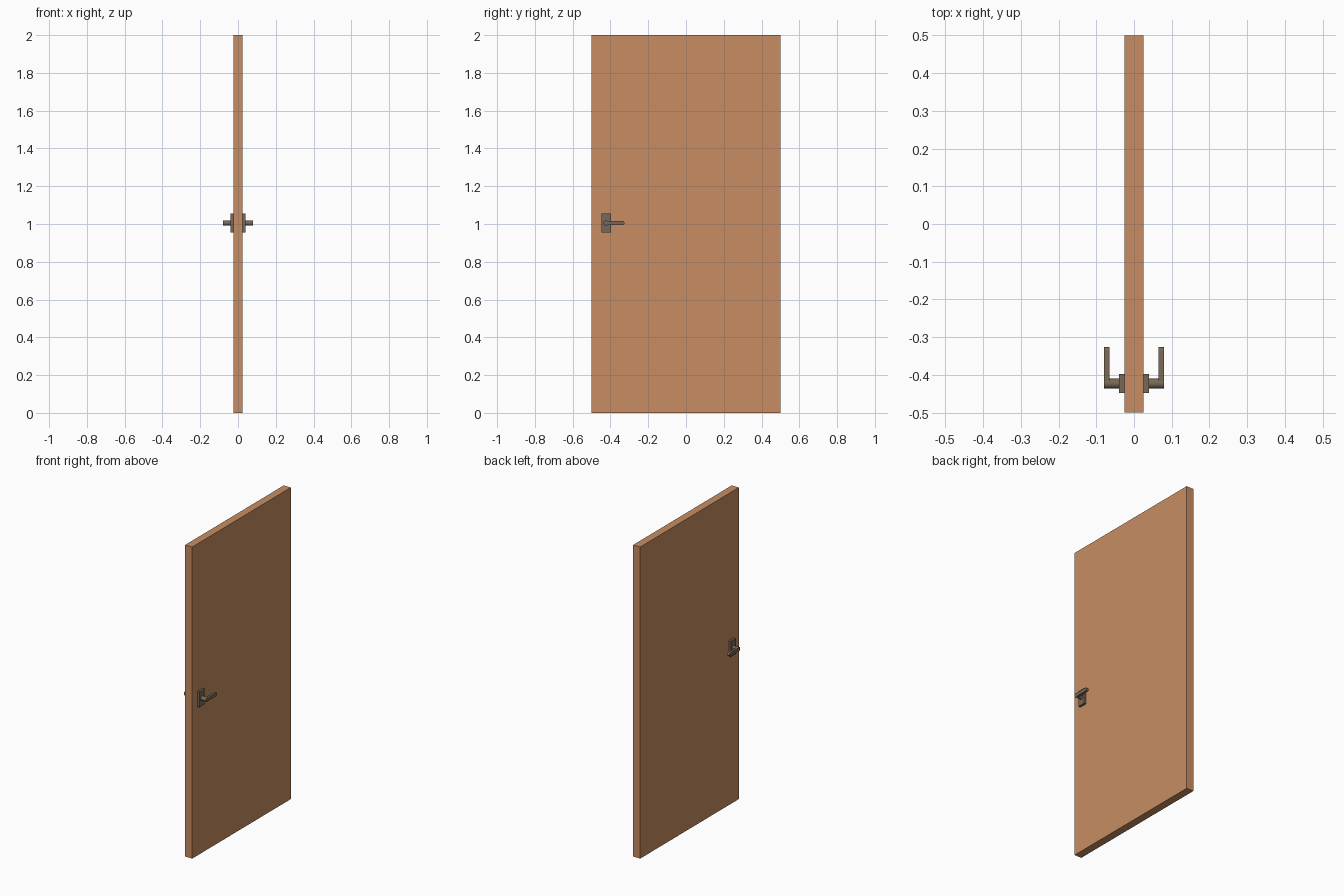
import bpy, bmesh, math

if "Cube" in bpy.data.objects:
    bpy.data.objects.remove(bpy.data.objects["Cube"])

def material(name, color):
    m = bpy.data.materials.new(name)
    m.diffuse_color = (*color, 1)
    m.use_nodes = True
    m.node_tree.nodes["Principled BSDF"].inputs["Base Color"].default_value = m.diffuse_color
    return m

wood = material("wood", (0.58, 0.27, 0.125))
metal = material("dark_metal", (0.19, 0.14, 0.095))

def box(name, lo, hi, mat):
    bpy.ops.mesh.primitive_cube_add(size=1, location=[(a + b) / 2 for a, b in zip(lo, hi)])
    o = bpy.context.object
    o.name = name
    o.scale = [b - a for a, b in zip(lo, hi)]
    bpy.ops.object.transform_apply(location=False, rotation=False, scale=True)
    o.data.materials.append(mat)

def extrude_x(name, profile, x0, x1, mat):
    # extrude a closed (y, z) profile along x
    bm = bmesh.new()
    face = bm.faces.new([bm.verts.new((x0, y, z)) for y, z in profile])
    ext = bmesh.ops.extrude_face_region(bm, geom=[face], use_keep_orig=True)
    for v in ext["geom"]:
        if isinstance(v, bmesh.types.BMVert):
            v.co.x = x1
    bmesh.ops.recalc_face_normals(bm, faces=bm.faces)
    mesh = bpy.data.meshes.new(name)
    bm.to_mesh(mesh)
    bm.free()
    o = bpy.data.objects.new(name, mesh)
    bpy.context.collection.objects.link(o)
    mesh.materials.append(mat)
    bpy.ops.object.select_all(action='DESELECT')
    bpy.context.view_layer.objects.active = o
    o.select_set(True)
    bpy.ops.object.shade_smooth_by_angle(angle=math.radians(35))

def arc(cy, cz, r, a0, a1, n):
    angles = [math.radians(a0 + (a1 - a0) * i / n) for i in range(n + 1)]
    return [(cy + r * math.cos(a), cz + r * math.sin(a)) for a in angles]

# door panel
box("door_panel", (-0.025, -0.5, 0), (0.025, 0.5, 2), wood)

# matching handle on each face
HY, HZ = -0.423, 1.005
for s, side in ((1, "right"), (-1, "left")):
    xs = sorted((s * 0.025, s * 0.04))
    box(side + "_back_plate", (xs[0], HY - 0.025, HZ - 0.05), (xs[1], HY + 0.025, HZ + 0.05), metal)
    extrude_x(side + "_spindle", arc(HY, HZ, 0.0135, 0, 360, 24)[:-1], s * 0.04, s * 0.0795, metal)
    # lever bar with a rounded tip
    lever = arc(-0.337, HZ, 0.011, -90, 90, 10) + [(HY, HZ + 0.011), (HY, HZ - 0.011)]
    extrude_x(side + "_lever", lever, s * 0.065, s * 0.08, metal)
